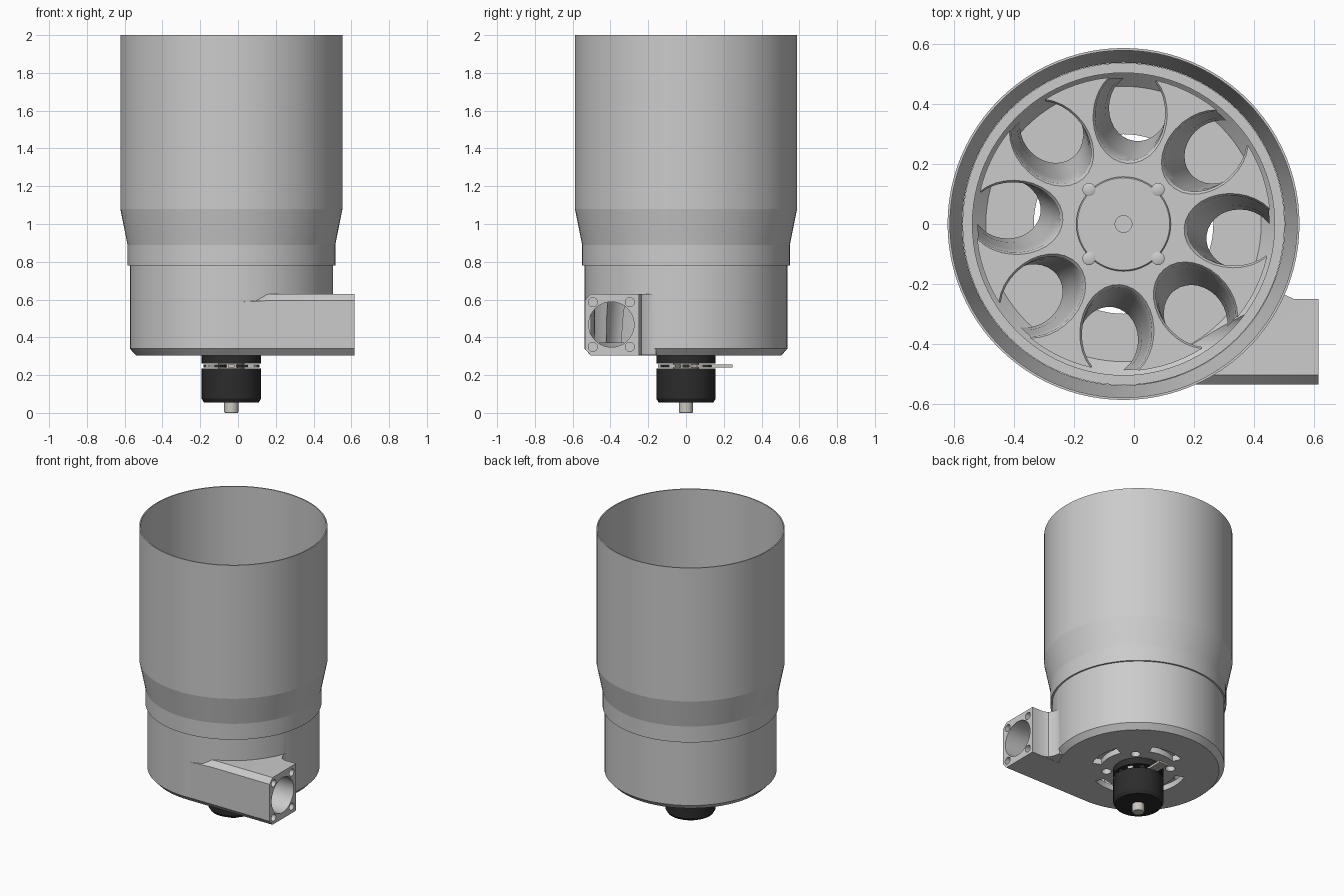
import bpy, bmesh, math
from math import sin, cos, pi, radians
from mathutils import Matrix, Vector

if "Cube" in bpy.data.objects:
    bpy.data.objects.remove(bpy.data.objects["Cube"])

CX = -0.035          # axis of the round parts


def material(name, rgb):
    m = bpy.data.materials.new(name)
    m.diffuse_color = (*rgb, 1)
    m.use_nodes = True
    m.node_tree.nodes["Principled BSDF"].inputs["Base Color"].default_value = m.diffuse_color
    return m


BLACK = material("black", (0.025, 0.025, 0.025))
STEEL = material("steel", (0.6, 0.57, 0.53))


def finish(bm, name, mat=None):
    bmesh.ops.recalc_face_normals(bm, faces=bm.faces)
    me = bpy.data.meshes.new(name)
    bm.to_mesh(me)
    bm.free()
    ob = bpy.data.objects.new(name, me)
    bpy.context.collection.objects.link(ob)
    if mat:
        me.materials.append(mat)
    return ob


def smooth(ob, angle=30):
    bpy.ops.object.select_all(action='DESELECT')
    ob.select_set(True)
    bpy.context.view_layer.objects.active = ob
    bpy.ops.object.shade_smooth_by_angle(angle=radians(angle))


def loft(name, loops, mat=None, closed=False):
    """Skin a list of equal point loops; cap the ends, or join last to first."""
    bm = bmesh.new()
    rings = [[bm.verts.new(p) for p in lp] for lp in loops]
    n = len(rings[0])
    pairs = list(zip(rings, rings[1:])) + ([(rings[-1], rings[0])] if closed else [])
    for a, b in pairs:
        for i in range(n):
            j = (i + 1) % n
            bm.faces.new((a[i], a[j], b[j], b[i]))
    if not closed:
        bm.faces.new(rings[0][::-1])
        bm.faces.new(rings[-1])
    return finish(bm, name, mat)


def lathe(name, profile, mat=None, closed=False, seg=96, x=CX, y=0):
    return loft(name, [[(x + r * cos(2 * pi * i / seg), y + r * sin(2 * pi * i / seg), z)
                        for i in range(seg)] for r, z in profile], mat, closed)


def rod_x(name, r, y, z, x0, x1, seg=48):
    return loft(name, [[(x, y + r * cos(2 * pi * i / seg), z + r * sin(2 * pi * i / seg))
                        for i in range(seg)] for x in (x0, x1)])


def prism(name, pts, z0, z1, mat=None):
    return loft(name, [[(x, y, z) for x, y in pts] for z in (z0, z1)], mat)


def boolean(ob, other, op='DIFFERENCE'):
    m = ob.modifiers.new(op, 'BOOLEAN')
    m.object, m.operation, m.solver = other, op, 'EXACT'
    bpy.ops.object.select_all(action='DESELECT')
    ob.select_set(True)
    bpy.context.view_layer.objects.active = ob
    bpy.ops.object.modifier_apply(modifier=m.name)
    bpy.data.objects.remove(other)


# Hopper tube: thin wall, narrowing to a skirt around the housing
smooth(lathe("hopper_tube", [(0.55, 0.78), (0.55, 0.89), (0.588, 1.08), (0.588, 2.0),
                             (0.58, 2.0), (0.58, 1.08), (0.539, 0.89), (0.539, 0.78)],
             closed=True), 8)

# Housing: round bowl with tangential outlet
housing = lathe("housing", [(0.505, 0.305), (0.538, 0.34), (0.538, 0.88)])


def outlet_section(x, top, c):
    pts = [(-0.25, 0.305), (-0.25, top), (-0.505, top), (-0.536, top - c),
           (-0.536, 0.34), (-0.505, 0.305)]
    return [(x, y, z) for y, z in pts]


boolean(housing, loft("outlet", [outlet_section(-0.03, 0.585, 0.005), outlet_section(0.01, 0.592, 0.005),
                                 outlet_section(0.17, 0.63, 0.035),
                                 outlet_section(0.617, 0.63, 0.035)]), 'UNION')
boolean(housing, prism("outlet_fillet", [(0.40, -0.15), (0.475, -0.16), (0.482, -0.20),
                                         (0.50, -0.235), (0.535, -0.2505), (0.53, -0.27),
                                         (0.40, -0.27)], 0.306, 0.629), 'UNION')
boolean(housing, lathe("cavity", [(0.46, 0.345), (0.505, 0.39), (0.505, 0.95)]))
boolean(housing, rod_x("ball_channel", 0.12, -0.395, 0.468, 0.0, 0.7))
for sy in (-1, 1):
    for sz in (-1, 1):
        boolean(housing, rod_x("screw_hole", 0.024, -0.395 + sy * 0.098, 0.468 + sz * 0.118, 0.54, 0.7, 24))


# Housing floor: four kidney slots, screw holes and the motor hole
def arc(r, a0, a1, n=10):
    return [(CX + r * cos(a0 + (a1 - a0) * i / n), r * sin(a0 + (a1 - a0) * i / n)) for i in range(n + 1)]


for k in range(4):
    a = k * pi / 2
    boolean(housing, prism("slot", arc(0.30, a - 0.4, a + 0.4) + arc(0.24, a + 0.4, a - 0.4), 0.25, 0.37))
    b = a + pi / 4
    boolean(housing, lathe("floor_hole", [(0.03, 0.25), (0.03, 0.37)], seg=24,
                           x=CX + 0.2 * cos(b), y=0.2 * sin(b)))
boolean(housing, lathe("motor_hole", [(0.06, 0.25), (0.06, 0.37)], seg=32))
smooth(housing)

# Feed wheel: eight pockets that lean outward and narrow towards the bottom
N = 8


def wheel_outline(z, c, a_len, b_len, twist):
    pts, a0 = [], radians(40)
    tx, ty = c + a_len * cos(a0), b_len * sin(a0)
    R, tip = math.hypot(tx, ty), math.atan2(ty, tx)
    for k in range(N):
        th = radians(-3.5 + twist) + k * 2 * pi / N
        for i in range(25):                      # pocket wall
            a = -a0 - (2 * pi - 2 * a0) * i / 24
            u, v = c + a_len * cos(a), b_len * sin(a)
            pts.append((CX + u * cos(th) - v * sin(th), u * sin(th) + v * cos(th), z))
        for i in range(1, 6):                    # outer edge of the tooth
            a = th + tip + (2 * pi / N - 2 * tip) * i / 6
            pts.append((CX + R * cos(a), R * sin(a), z))
    return pts


wheel = loft("feed_wheel", [wheel_outline(0.37, 0.395, 0.115, 0.10, -4),
                            wheel_outline(0.50, 0.385, 0.128, 0.105, -3),
                            wheel_outline(0.62, 0.373, 0.143, 0.112, -1),
                            wheel_outline(0.71, 0.365, 0.153, 0.117, 0),
                            wheel_outline(0.72, 0.363, 0.160, 0.124, 0)])
smooth(wheel)

# Hub cover with four screw bosses and a centre bore
smooth(lathe("hub_cover", [(0.158, 0.715), (0.158, 0.728), (0.154, 0.732), (0.028, 0.732),
                           (0.028, 0.725), (0.016, 0.725), (0.016, 0.715)], closed=True))
for k in range(4):
    b = pi / 4 + k * pi / 2
    smooth(lathe("hub_boss", [(0.022, 0.715), (0.022, 0.732), (0.014, 0.736)], seg=24,
                 x=CX + 0.163 * cos(b), y=0.163 * sin(b)))

# Motor: upper flange, spoked gap, can and output shaft
smooth(lathe("motor_flange", [(0.157, 0.262), (0.157, 0.306)], BLACK, seg=64))
smooth(lathe("motor_can", [(0.145, 0.055), (0.157, 0.075), (0.157, 0.235)], BLACK, seg=64))
smooth(lathe("motor_core", [(0.07, 0.23), (0.07, 0.265)], STEEL, seg=32))
for k in range(12):
    a = k * pi / 6
    prism("motor_tooth", arc(0.06, a - 0.15, a + 0.15, 2) + arc(0.148, a + 0.12, a - 0.12, 2),
          0.240, 0.257, STEEL if k % 2 else BLACK)
smooth(lathe("motor_shaft", [(0.034, 0.0), (0.038, 0.006), (0.038, 0.06)], STEEL, seg=32))
smooth(lathe("wheel_axle", [(0.022, 0.30), (0.022, 0.40)], STEEL, seg=32))

# Flat motor leads pointing to the rear
for k in (-1, 0, 1):
    x = CX + k * 0.024
    prism("motor_lead", [(x - 0.009, 0.06), (x + 0.009, 0.06), (x + 0.009, 0.247), (x - 0.009, 0.247)],
          0.241, 0.256, STEEL)
